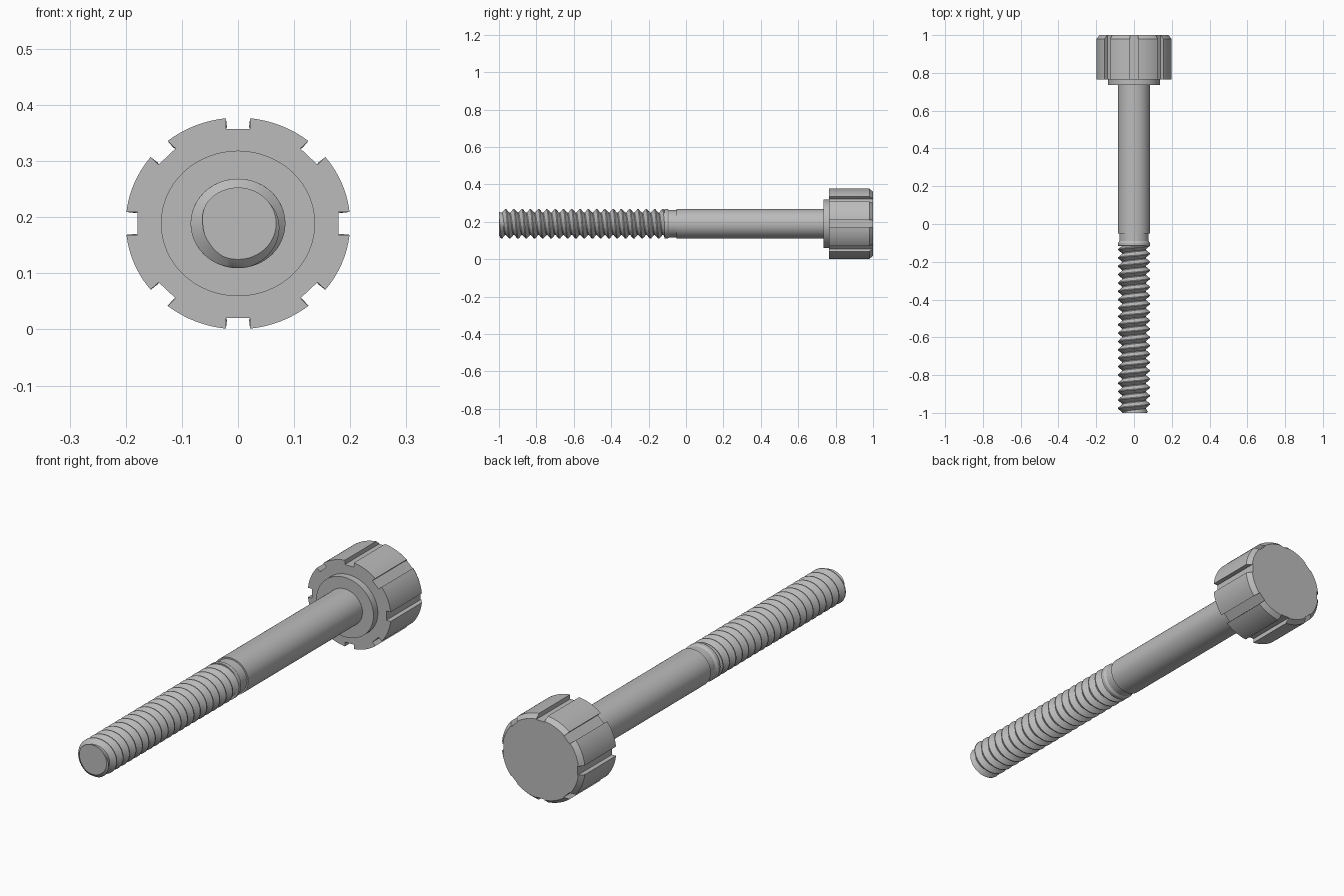
import bpy, bmesh, math

cube = bpy.data.objects.get("Cube")
if cube:
    bpy.data.objects.remove(cube, do_unlink=True)

CENTRE_Z = 0.189      # height of the bolt axis
FLATTEN = 0.943       # the section is slightly squashed in height
SHANK_R = 0.0845
ROOT_R = 0.063

steel = bpy.data.materials.new("steel grey")
steel.use_nodes = True
colour = (0.5, 0.5, 0.5, 1)
steel.diffuse_color = colour
bsdf = next(n for n in steel.node_tree.nodes if n.type == 'BSDF_PRINCIPLED')
bsdf.inputs["Base Color"].default_value = colour


def place(r, angle, y):
    """Point at a radius and angle around the bolt axis."""
    return (r * math.cos(angle), y, CENTRE_Z + FLATTEN * r * math.sin(angle))


def finish(name, bm):
    bmesh.ops.remove_doubles(bm, verts=bm.verts, dist=1e-5)
    bmesh.ops.recalc_face_normals(bm, faces=bm.faces)
    mesh = bpy.data.meshes.new(name)
    bm.to_mesh(mesh)
    bm.free()
    mesh.materials.append(steel)
    obj = bpy.data.objects.new(name, mesh)
    bpy.context.collection.objects.link(obj)
    bpy.ops.object.select_all(action='DESELECT')
    obj.select_set(True)
    bpy.context.view_layer.objects.active = obj
    bpy.ops.object.shade_smooth_by_angle(angle=math.radians(30))
    return obj


def loft(name, rings):
    """Skin closed rings of points and cap both ends."""
    bm = bmesh.new()
    loops = [[bm.verts.new(p) for p in ring] for ring in rings]
    n = len(loops[0])
    for a, b in zip(loops, loops[1:]):
        for i in range(n):
            k = (i + 1) % n
            bm.faces.new((a[i], a[k], b[k], b[i]))
    bm.faces.new(loops[0])
    bm.faces.new(loops[-1])
    return finish(name, bm)


def lathe(name, profile, sides=64):
    return loft(name, [[place(r, math.tau * i / sides, y) for i in range(sides)]
                       for y, r in profile])


# Knurled head: eight lobes with slots between them, chamfered at the back
def head_outline():
    outer, inner, half = 0.2, 0.18, 0.0215
    a_out, a_in = math.asin(half / outer), math.atan(half / (inner - 0.001))
    points = []
    for s in range(8):
        mid = s * math.tau / 8
        points += [(inner, mid - a_in), (inner, mid + a_in)]
        span = math.tau / 8 - 2 * a_out
        points += [(outer, mid + a_out + span * i / 8) for i in range(9)]
    return points


outline = head_outline()
loft("slotted_head", [[place(min(r, limit), a, y) for r, a in outline]
                      for y, limit in ((0.765, 1), (0.98, 1), (1.0, 0.183))])

# Collar under the head, plain shank, and relieved neck
lathe("collar", [(0.735, 0.1375), (0.77, 0.1375)])
lathe("shank", [(-0.05, SHANK_R), (0.74, SHANK_R)])
lathe("neck", [(-0.118, ROOT_R), (-0.115, SHANK_R), (-0.10, SHANK_R),
               (-0.09, 0.078), (-0.045, 0.078)])


# Helical thread with a chamfered tip
def thread(name, start=-1.0, end=-0.115, turns=20, sides=48):
    pitch = (end - start) / turns
    steps = [(0, SHANK_R), (0.1, SHANK_R), (0.5, ROOT_R), (0.6, ROOT_R), (1, SHANK_R)]

    def radius(phase, y):
        phase %= 1
        for (p, r), (q, s) in zip(steps, steps[1:]):
            if p <= phase <= q:
                base = r + (s - r) * (phase - p) / (q - p)
                break
        return min(base, 0.068 + (y - start) * 1.2)

    bm = bmesh.new()
    columns = []
    for i in range(sides + 1):
        turn = i / sides
        column = []
        for k in range(-2, turns + 1):
            for p, _ in steps[:-1]:
                # right-handed lead about the bolt axis
                y = min(max(start + (k + p + 1 - turn) * pitch, start), end)
                phase = (y - start) / pitch + turn
                r = radius(round(phase, 6), y)
                column.append(bm.verts.new(place(r, math.tau * turn, y)))
        columns.append(column)
    for a, b in zip(columns, columns[1:]):
        for j in range(len(a) - 1):
            bm.faces.new((a[j], b[j], b[j + 1], a[j + 1]))
    bmesh.ops.remove_doubles(bm, verts=bm.verts, dist=1e-5)
    bmesh.ops.dissolve_degenerate(bm, edges=bm.edges, dist=1e-5)
    bmesh.ops.holes_fill(bm, edges=[e for e in bm.edges if e.is_boundary], sides=0)
    return finish(name, bm)


thread("thread")
